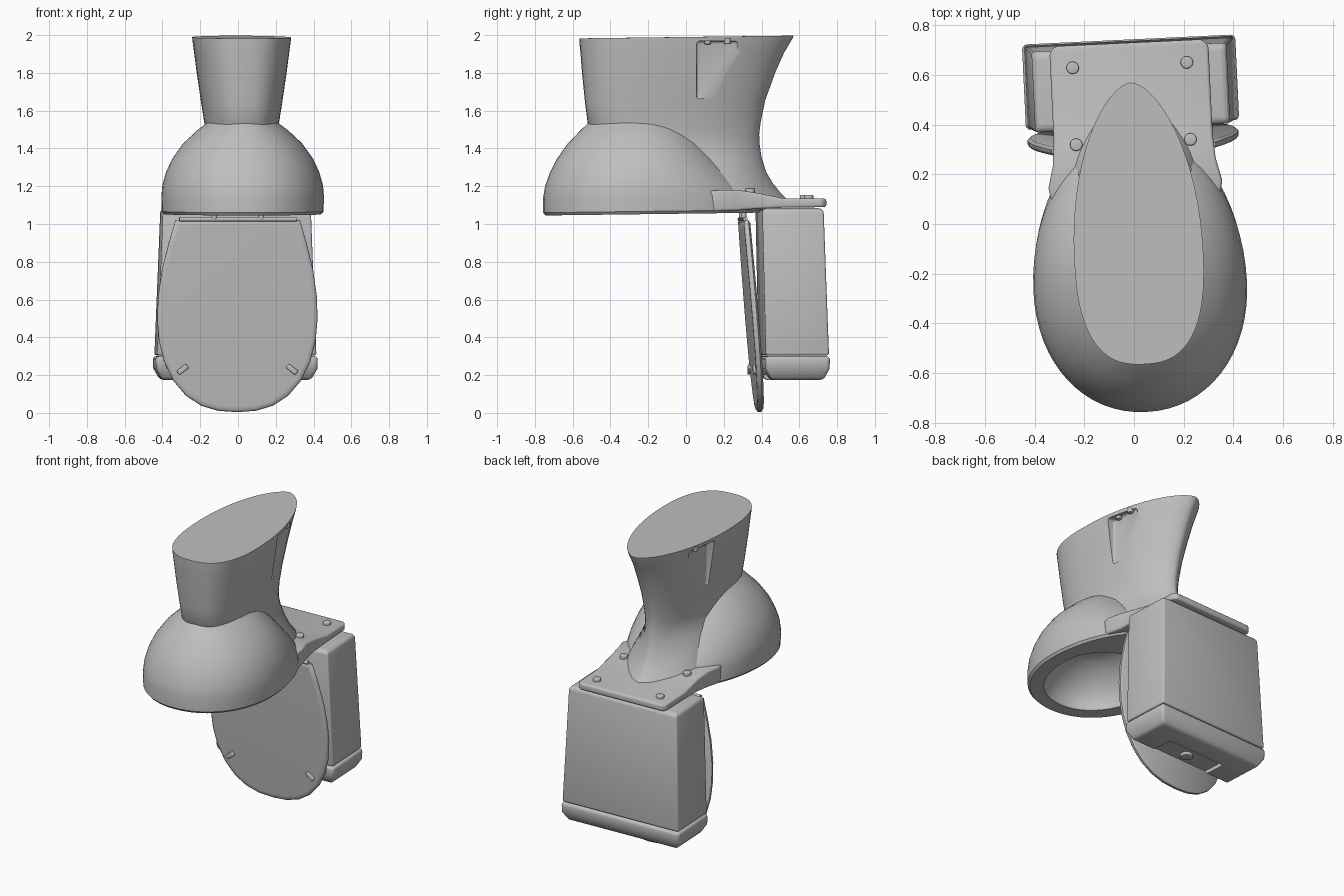
import bpy, bmesh
from math import cos, sin, pi, radians
from mathutils import Matrix, Vector

cube = bpy.data.objects.get("Cube")
if cube:
    bpy.data.objects.remove(cube, do_unlink=True)

porcelain = bpy.data.materials.new("plain_grey")
porcelain.use_nodes = True
GREY = (0.52, 0.52, 0.52, 1)
porcelain.diffuse_color = GREY
porcelain.node_tree.nodes["Principled BSDF"].inputs["Base Color"].default_value = GREY

# Whole piece stands slightly turned; bowl, foot and shelf also lean a little
TURN = Matrix.Translation((.013, 0, 0)) @ Matrix.Rotation(radians(2.7), 4, 'Z')
LEAN = 0.013


def finish(name, bm, bevel=0, lean=False, cutters=(), angle=35):
    """Make an object, turn it, then bevel, cut and shade it."""
    for v in bm.verts:
        if lean:
            v.co.z += LEAN * v.co.y
        v.co = TURN @ v.co
    bmesh.ops.recalc_face_normals(bm, faces=bm.faces)
    mesh = bpy.data.meshes.new(name)
    bm.to_mesh(mesh)
    bm.free()
    mesh.materials.append(porcelain)
    ob = bpy.data.objects.new(name, mesh)
    bpy.context.collection.objects.link(ob)
    bpy.ops.object.select_all(action='DESELECT')
    bpy.context.view_layer.objects.active = ob
    ob.select_set(True)
    if bevel:
        mod = ob.modifiers.new("round", 'BEVEL')
        mod.width, mod.segments, mod.limit_method = bevel, 3, 'ANGLE'
        mod.angle_limit = radians(35)
        bpy.ops.object.modifier_apply(modifier=mod.name)
    for cutter in cutters:
        mod = ob.modifiers.new("cut", 'BOOLEAN')
        mod.object, mod.operation, mod.solver = cutter, 'DIFFERENCE', 'EXACT'
        bpy.ops.object.modifier_apply(modifier=mod.name)
        bpy.data.objects.remove(cutter, do_unlink=True)
    bpy.ops.object.shade_smooth_by_angle(angle=radians(angle))
    return ob


def loft(rings):
    """Skin a list of closed rings and cap both ends."""
    bm = bmesh.new()
    rows = [[bm.verts.new(p) for p in ring] for ring in rings]
    n = len(rows[0])
    for a, b in zip(rows, rows[1:]):
        for i in range(n):
            j = (i + 1) % n
            bm.faces.new((a[i], a[j], b[j], b[i]))
    bm.faces.new(rows[0])
    bm.faces.new(rows[-1])
    return bm


def egg(z, front, back, half, mid, power, taper=1, n=64):
    """Egg outline: squarer front, back narrowed by the taper."""
    pts = []
    for i in range(n):
        t = 2 * pi * i / n
        c, s = cos(t), sin(t)
        e = taper if s >= 0 else 2 / power
        x = half * abs(c) ** e * (1 if c > 0 else -1)
        y = mid + (back - mid) * s if s >= 0 else mid - (mid - front) * abs(s) ** e
        pts.append((x, y, z))
    return pts


def rect(z, half, y, depth):
    return [(sx * half, y + sy * depth / 2, z)
            for sx, sy in ((-1, -1), (1, -1), (1, 1), (-1, 1))]


def cutter_box(name, x0, x1, y0, y1, z0, z1, bevel=0):
    x, hw = (x0 + x1) / 2, (x1 - x0) / 2
    rings = [[(px + x, py, pz) for px, py, pz in rect(z, hw, (y0 + y1) / 2, y1 - y0)]
             for z in (z0, z1)]
    ob = finish(name, loft(rings), bevel)
    ob.hide_render = True
    return ob


def cylinder(name, loc, radius, depth, axis='Z', bevel=0, lean=False):
    bm = bmesh.new()
    spin = Matrix.Rotation(pi / 2, 4, 'Y') if axis == 'X' else Matrix()
    bmesh.ops.create_cone(bm, cap_ends=True, segments=20, radius1=radius, radius2=radius,
                          depth=depth, matrix=Matrix.Translation(loc) @ spin)
    return finish(name, bm, bevel, lean)


# Bowl: cavity first, over the rim, then the outer dome
cavity = [(1.31, -.42, -.14, .10), (1.29, -.48, -.08, .17), (1.24, -.57, -.02, .24),
          (1.17, -.64, .03, .30), (1.1, -.675, .07, .335), (1.07, -.672, .07, .335),
          (1.055, -.66, .065, .325)]
dome = [(1.055, -.745, .385, .415), (1.07, -.757, .4, .428), (1.15, -.757, .37, .43),
        (1.21, -.747, .31, .425), (1.28, -.722, .24, .405), (1.35, -.687, .17, .372),
        (1.43, -.63, .09, .315), (1.5, -.562, .02, .24), (1.545, -.515, -.03, .18)]
finish("bowl", loft([egg(z, f, b, h, -.25, 2.1) for z, f, b, h in cavity + dome]), lean=True)

# Foot and rear column, with a bolt pocket cut in each side
column = [(1.99, -.565, .57, .26), (1.975, -.565, .565, .259), (1.9, -.558, .52, .249),
          (1.8, -.55, .475, .236), (1.65, -.535, .42, .214), (1.53, -.52, .395, .195),
          (1.47, -.48, .388, .19)]
rings = [egg(z, f, b, h, -.12, 2.6, 1.2) for z, f, b, h in column]
# Lower column fans out onto the shelf: height, middle, back, half width, taper
fan = [(1.42, -.12, .39, .19, 1.25), (1.35, -.02, .40, .205, 1.4), (1.27, .08, .425, .225, 1.5),
       (1.21, .13, .46, .245, 1.6), (1.16, .15, .5, .262, 1.6), (1.12, .15, .54, .28, 1.6)]
rings += [egg(z, m - .05, b, h, m, 2.6, t) for z, m, b, h, t in fan]
pockets = [cutter_box("pocket_cutter", *sorted((s * .193, s * .4)), .045, .265, 1.66, 1.968, .015)
           for s in (-1, 1)]
finish("foot", loft(rings), lean=True, cutters=pockets)

# Rear shelf that carries the tank, thicker toward the bowl: y, half width, bottom, top
shelf = [(.08, .335, 1.066, 1.17), (.16, .35, 1.066, 1.178), (.25, .328, 1.068, 1.178),
         (.35, .32, 1.075, 1.162), (.5, .32, 1.08, 1.13), (.705, .32, 1.08, 1.125),
         (.73, .295, 1.08, 1.125)]
finish("rear_shelf", loft([[(-h, y, b), (h, y, b), (h, y, z), (-h, y, z)]
                           for y, h, b, z in shelf]), bevel=.012, lean=True)

# Fixings mirrored left and right
for side, s in (("right", -1), ("left", 1)):
    cylinder(f"{side}_rear_bolt", (s * .23, .64, 1.13), .025, .03, bevel=.006, lean=True)
    cylinder(f"{side}_front_bolt", (s * .23, .33, 1.168), .025, .035, bevel=.006, lean=True)
    for k, y in (("a", .105), ("b", .21)):
        cylinder(f"{side}_pocket_bolt_{k}", (s * .21, y, 1.965), .018, .03, bevel=.005, lean=True)
    cylinder(f"{side}_hinge_post", (s * .125, .3, 1.05), .014, .06)

# Tank body and its cover
finish("tank", loft([rect(1.085, .375, .549, .285), rect(1.07, .392, .549, .325),
                     rect(.305, .422, .571, .335)]), bevel=.028)
notch = cutter_box("notch_cutter", -.22, .22, .3, .58, .1, .2)
finish("tank_cover", loft([rect(.3, .43, .571, .345), rect(.235, .428, .571, .342),
                           rect(.175, .395, .571, .28)]), bevel=.018, cutters=[notch])
cylinder("flush_button", (0, .49, .195), .04, .025, bevel=.005)

# Hanging lid: egg panel with a cut-off top and a softly rounded edge
half_outline = [(.33, 1.02), (.365, .9), (.4, .76), (.42, .62), (.425, .5), (.415, .38),
                (.387, .27), (.338, .17), (.27, .09), (.19, .038), (.1, .011)]
outline = [Vector(p) for p in half_outline] + [Vector((0, .004))]
outline += [Vector((-x, z)) for x, z in reversed(half_outline)]
centre = Vector((0, .5))


def slope(z):
    return .382 - .082 * z


def lid_ring(scale, depth):
    ring = [centre + (p - centre) * scale for p in outline]
    return [(p.x, slope(p.y) + depth, p.y) for p in ring]


finish("lid", loft([lid_ring(.94, -.009), lid_ring(.98, -.008), lid_ring(1, 0),
                    lid_ring(1, .016), lid_ring(.97, .026)]), angle=50)
cylinder("hinge_bar", (0, .3, 1.025), .012, .62, axis='X')

# Lid bumpers
for side, s in (("right", -1), ("left", 1)):
    bm = bmesh.new()
    bmesh.ops.create_cube(bm, size=1, matrix=Matrix.Translation((s * .29, slope(.23) - .008, .23))
                          @ Matrix.Rotation(s * radians(38), 4, 'Y')
                          @ Matrix.Diagonal((.062, .03, .028, 1)))
    finish(f"{side}_bumper", bm, bevel=.006)
